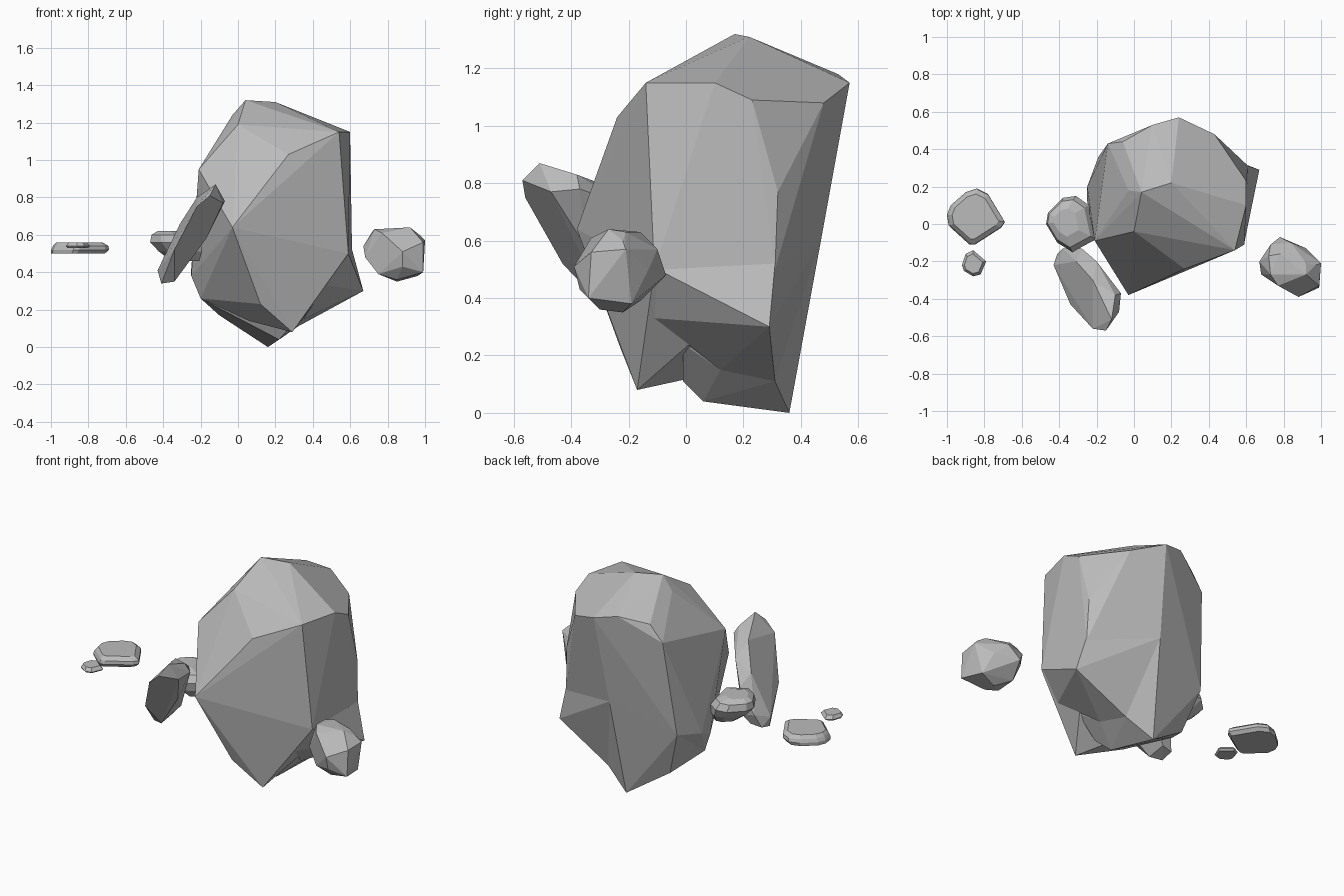
import bpy
import bmesh
from math import radians
from mathutils import Vector

# Remove the default cube only
default_cube = bpy.data.objects.get("Cube")
if default_cube:
    bpy.data.objects.remove(default_cube, do_unlink=True)

UNIT = 0.01  # points below are written in hundredths


def make_material(name, value):
    """One flat grey for every piece of stone."""
    material = bpy.data.materials.new(name)
    material.use_nodes = True
    colour = (value, value, value, 1.0)
    material.diffuse_color = colour
    shader = next(node for node in material.node_tree.nodes
                  if node.type == "BSDF_PRINCIPLED")
    shader.inputs["Base Color"].default_value = colour
    shader.inputs["Roughness"].default_value = 0.9
    return material


stone_grey = make_material("stone grey", 0.5)


def chiselled_rock(name, points, flatten=5):
    """Wrap corner points in a faceted skin and merge nearly flat facets."""
    mesh = bpy.data.meshes.new(name)
    bm = bmesh.new()
    for point in points:
        bm.verts.new(Vector(point) * UNIT)
    hull = bmesh.ops.convex_hull(bm, input=list(bm.verts))
    leftovers = set(hull["geom_interior"]) | set(hull["geom_unused"])
    inner = [item for item in leftovers if isinstance(item, bmesh.types.BMVert)]
    bmesh.ops.delete(bm, geom=inner, context="VERTS")
    bmesh.ops.dissolve_limit(bm, angle_limit=radians(flatten),
                             verts=list(bm.verts), edges=list(bm.edges))
    bmesh.ops.recalc_face_normals(bm, faces=list(bm.faces))
    for face in bm.faces:
        face.smooth = False
    bm.to_mesh(mesh)
    bm.free()
    mesh.materials.append(stone_grey)
    rock = bpy.data.objects.new(name, mesh)
    bpy.context.scene.collection.objects.link(rock)
    return rock


def pebble(name, outline, levels):
    """Stack scaled copies of a plan outline: levels are (height, scale, shift)."""
    count = len(outline)
    centre_x = sum(corner[0] for corner in outline) / count
    centre_y = sum(corner[1] for corner in outline) / count
    points = []
    for height, scale, shift in levels:
        for x, y in outline:
            points.append((centre_x + (x - centre_x) * scale + shift,
                           centre_y + (y - centre_y) * scale,
                           height))
    return chiselled_rock(name, points)


# Main boulder: crown, shoulders, waist, then base
crown = [(4, 17, 132), (20, 22, 131), (0, -4, 119), (-3, 18, 124)]
shoulders = [(54, -14, 115), (60, 10, 115), (60, 23, 109),
             (43, 48, 108), (24, 57, 115), (10, 53, 118), (-6, 44, 114),
             (-14, 43, 104), (27, -24, 103), (-21, -9, 95)]
waist = [(-3, -38, 64), (-21, 0, 84), (9, -30, 45), (59, -11, 50),
         (60, 32, 77), (61, 31, 50), (20, 47, 60), (-19, 36, 45),
         (-25, 20, 42), (-25, 12, 38)]
base = [(12, -23, 23), (29, -17, 8), (0, -11, 26), (-20, 10, 26),
        (46, -11, 33), (12, 15, 15), (6, -2, 14)]
chiselled_rock("main_boulder", crown + shoulders + waist + base)

# Wedge jutting from the boulder's lower side
wedge = [(67, 29, 30), (32, 31, 11), (35, 12, 15), (61, 31, 52),
         (59, -10, 50), (47, -11, 33), (20, 47, 60), (10, 20, 40)]
chiselled_rock("boulder_wedge", wedge)

# Foot that carries the boulder
foot = [(16, 36, 0), (22, 6, 4), (32, 31, 11), (35, 12, 15), (28, -1, 11),
        (40, -1, 24), (-20, 10, 26), (-10, 30, 17), (-19, 36, 45),
        (20, 47, 60)]
chiselled_rock("boulder_foot", foot)

# Leaning shard at the front: foot, middle, tip
shard_foot = [(-41, -24, 34), (-43, -22, 41), (-38, -13, 44), (-28, -13, 59),
              (-41, -16, 36), (-34, -15, 37), (-30, -13, 42), (-34, -27, 35)]
shard_middle = [(-31, -20, 66), (-20, -20, 72), (-34, -43, 52),
                (-17, -35, 58), (-22, -30, 80)]
shard_tip = [(-22, -56, 75), (-15, -57, 81), (-8, -47, 77), (-7, -37, 78),
             (-12, -51, 87), (-10, -38, 83)]
chiselled_rock("leaning_shard", shard_foot + shard_middle + shard_tip)

# Floating lump on the left side
lump_top = [(72, -17, 62), (78, -16, 63), (92, -21, 63), (92, -27, 64),
            (73, -27, 63), (97, -22, 60), (84, -10, 57), (77, -33, 61)]
lump_girdle = [(78, -7, 48), (100, -21, 57), (99, -33, 56), (88, -39, 51),
               (68, -27, 48), (67, -20, 54), (92, -13, 50), (73, -11, 55)]
lump_bottom = [(99, -34, 40), (88, -37, 43), (85, -22, 35), (75, -30, 39),
               (96, -19, 38), (76, -16, 39), (85, -30, 36)]
chiselled_rock("floating_lump", lump_top + lump_girdle + lump_bottom)

# Rounded stone tucked against the boulder
pebble("tucked_stone",
       [(-47, 0), (-46, 6), (-38, 14), (-31, 15), (-24, 10),
        (-20, -8), (-33, -15), (-41, -10)],
       [(46, 0.55, 6), (51, 0.85, 3), (56, 1, 0), (60, 0.85, -1),
        (62, 0.5, -2)])

# Flat floating slab and its little chip
pebble("floating_slab",
       [(-100, 5), (-98, 10), (-90, 17), (-84, 19), (-78, 16),
        (-69, 1), (-71, -2), (-85, -11), (-88, -11), (-99, -1)],
       [(50, 0.93, -1), (52, 1, 0), (54, 0.96, 0.5), (56, 0.8, 0)])
pebble("floating_chip",
       [(-92, -22), (-90, -16), (-86, -14), (-79, -20),
        (-82, -27), (-86, -28), (-91, -25)],
       [(53, 0.85, 0), (54, 1, 0), (56, 0.75, 0)])
